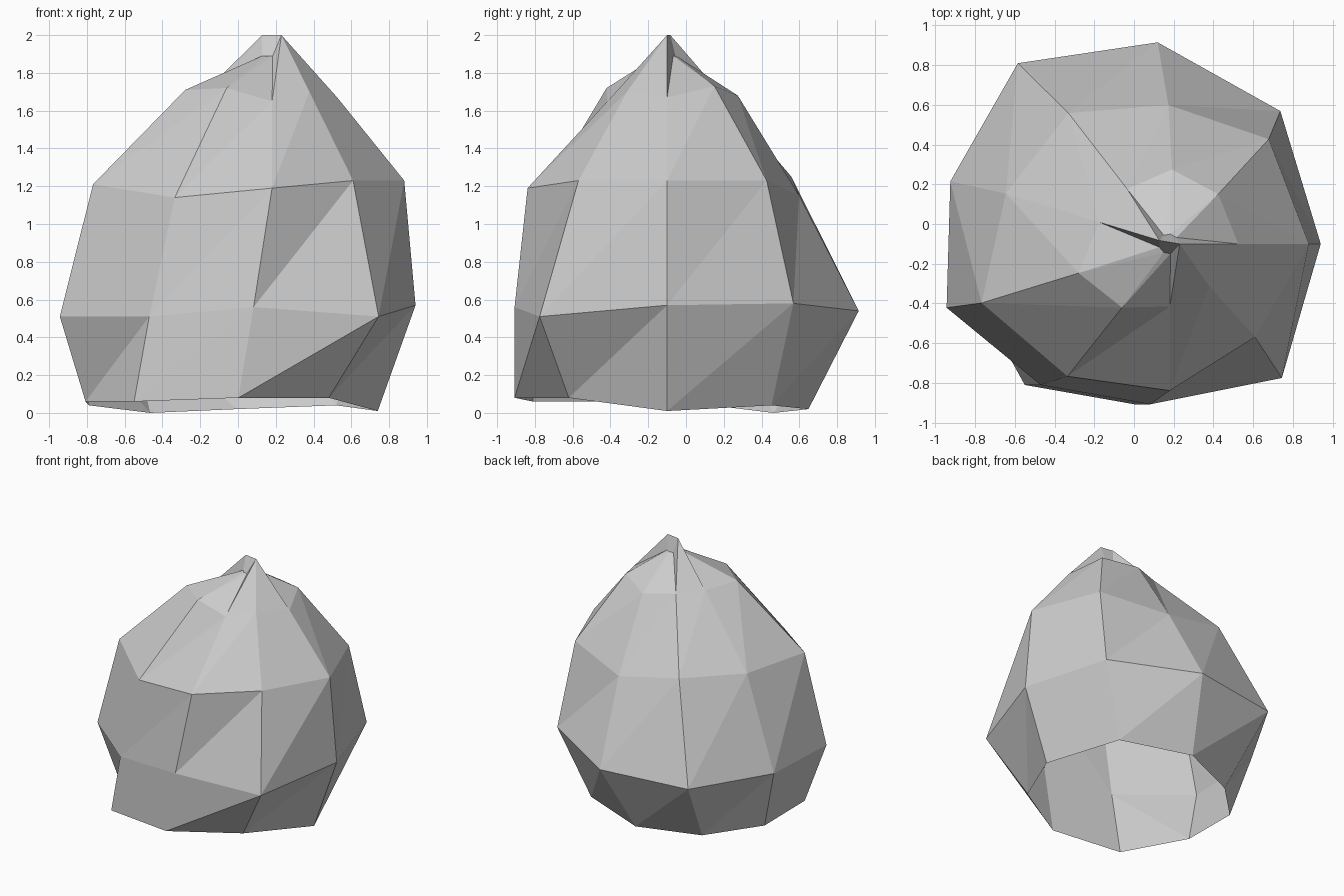
import bpy
import bmesh
from math import cos, sin, radians

default_cube = bpy.data.objects.get("Cube")
if default_cube:
    bpy.data.objects.remove(default_cube, do_unlink=True)

SIDES = 9
AXIS_Y = -0.1

# One flat stone colour
stone = bpy.data.materials.new("pale_grey_stone")
stone.use_nodes = True
stone_colour = (0.6, 0.6, 0.6, 1)
stone.diffuse_color = stone_colour
stone.node_tree.nodes["Principled BSDF"].inputs["Base Color"].default_value = stone_colour


def add_ring(bm, centre_x, radii, heights):
    """Uneven ring of vertices, counterclockwise from the left side."""
    ring = []
    for index, (radius, height) in enumerate(zip(radii, heights)):
        angle = radians(360 * index / SIDES)
        position = (centre_x + radius * cos(angle),
                    AXIS_Y + radius * sin(angle),
                    height)
        ring.append(bm.verts.new(position))
    return ring


def bridge(bm, lower, upper):
    """Triangulated band between two rings, all diagonals leaning the same way."""
    for index in range(SIDES):
        following = (index + 1) % SIDES
        bm.faces.new((lower[index], lower[following], upper[following]))
        bm.faces.new((lower[index], upper[following], upper[index]))


bm = bmesh.new()

# Open base, belly, shoulder and neck rings, leaning to the left as they rise
base = add_ring(bm, -.14, (.88, .86, .76, .65, .69, .71, .82, .82, .81),
                (.01, .04, .02, 0, .04, .06, .06, .08, .08))
belly = add_ring(bm, -.06, (1, 1.04, 1.03, 1.05, .92, .94, .82, .82, 1.05),
                 (.57, .58, .54, .53, .52, .51, .51, .56, .51))
shoulder = add_ring(bm, .05, (.83, .82, .71, .76, .74, .87, .77, .75, .73),
                    (1.23, 1.23, 1.15, 1.25, 1.22, 1.21, 1.14, 1.19, 1.23))
neck = add_ring(bm, .125, (.4, .39, .38, .32, .32, .43, .37, .32, .33),
                (1.67, 1.73, 1.68, 1.7, 1.7, 1.71, 1.72, 1.65, 1.7))

# Pinched tip, with raised points forming the narrow notches
raised = {0, 4, 8}
tip_heights = [2.0 if index in raised else 1.89 for index in range(SIDES)]
tip = add_ring(bm, .175, [.05] * SIDES, tip_heights)

rings = [base, belly, shoulder, neck, tip]
for lower, upper in zip(rings, rings[1:]):
    bridge(bm, lower, upper)

# Two slopes of the tip ridge, ending in a single sharp peak
bm.faces.new(tip[:5])
bm.faces.new(tip[4:] + tip[:1])
peak = tip[0].co.copy()
peak.x = .23
bmesh.ops.pointmerge(bm, verts=[tip[0], tip[-1]], merge_co=peak)
for face in bm.faces:
    face.smooth = False

mesh = bpy.data.meshes.new("rock")
bm.to_mesh(mesh)
bm.free()
mesh.materials.append(stone)
rock = bpy.data.objects.new("rock", mesh)
bpy.context.collection.objects.link(rock)
